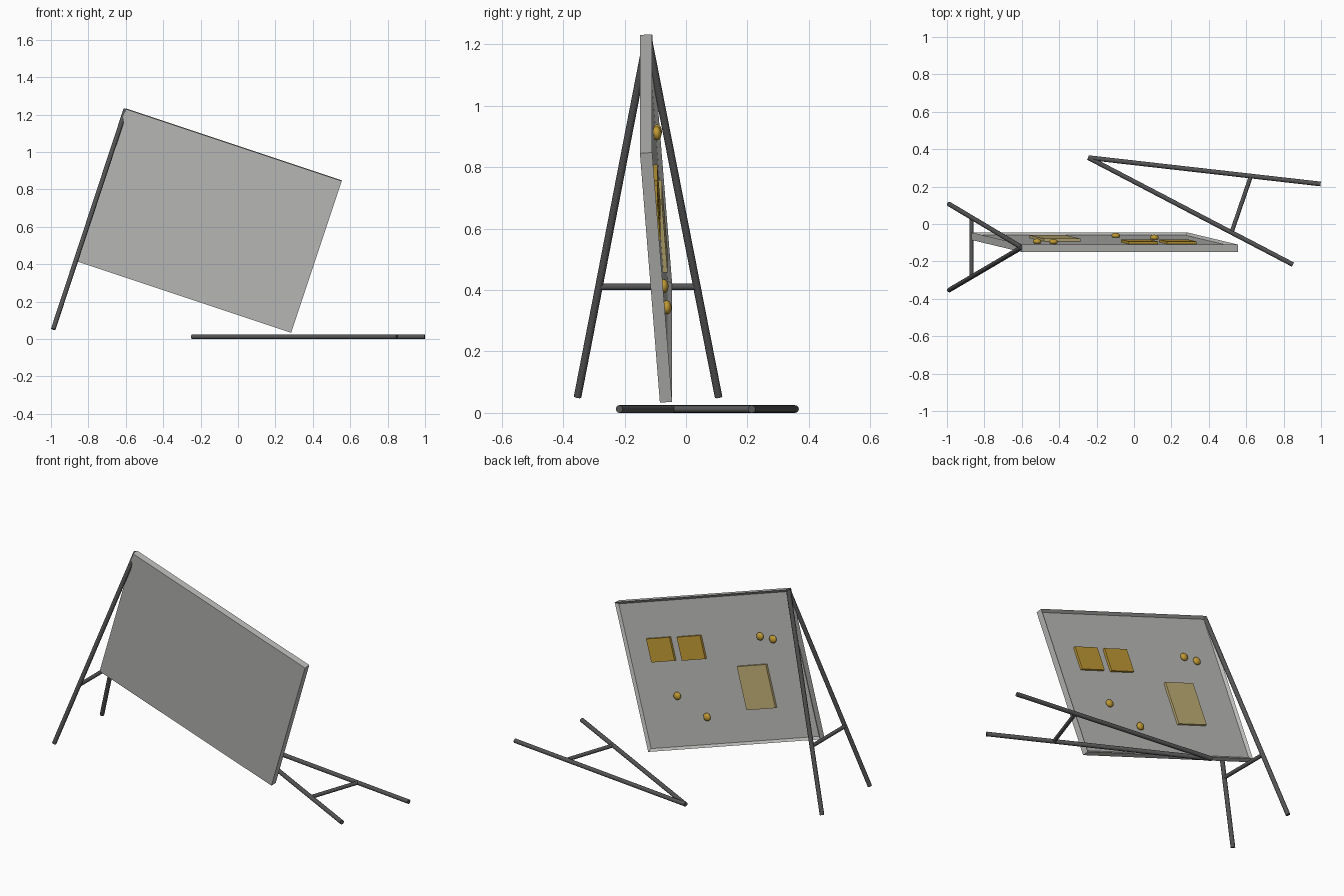
import bpy, bmesh, math
from mathutils import Vector, Matrix

if "Cube" in bpy.data.objects:
    bpy.data.objects.remove(bpy.data.objects["Cube"])


def material(name, rgb):
    m = bpy.data.materials.new(name)
    m.diffuse_color = (*rgb, 1)
    m.use_nodes = True
    m.node_tree.nodes["Principled BSDF"].inputs["Base Color"].default_value = m.diffuse_color
    return m


GREY = material("light grey", (0.50, 0.50, 0.49))
DARK = material("dark grey", (0.09, 0.09, 0.09))
GOLD = material("gold", (0.52, 0.32, 0.035))
PALE = material("pale gold", (0.53, 0.43, 0.18))

# Board frame: x along the top edge, y down the board, z out of the back
TOP_LEFT = Vector((-0.60, -0.15, 1.23))
TOP_RIGHT = Vector((0.555, -0.15, 0.845))
BOTTOM_RIGHT = Vector((0.285, -0.085, 0.033))
W = (TOP_RIGHT - TOP_LEFT).length
H = (BOTTOM_RIGHT - TOP_RIGHT).length
ax = (TOP_RIGHT - TOP_LEFT).normalized()
az = ax.cross(BOTTOM_RIGHT - TOP_RIGHT).normalized()
ay = az.cross(ax)
BOARD = Matrix.Translation(TOP_LEFT) @ Matrix((ax, ay, az)).transposed().to_4x4()
THICK, RIM, RECESS = 0.04, 0.02, 0.014
PANEL = THICK - RECESS


def finish(name, bm, mat, matrix=None):
    mesh = bpy.data.meshes.new(name)
    bm.to_mesh(mesh)
    bm.free()
    mesh.materials.append(mat)
    ob = bpy.data.objects.new(name, mesh)
    if matrix:
        ob.matrix_world = matrix
    bpy.context.collection.objects.link(ob)
    return ob


def box(bm, lo, hi):
    lo, hi = Vector(lo), Vector(hi)
    m = Matrix.Translation((lo + hi) / 2) @ Matrix.Diagonal((*(hi - lo), 1))
    return bmesh.ops.create_cube(bm, size=1, matrix=m)


def tube(name, a, b, r=0.0125):
    a, b = Vector(a), Vector(b)
    d = b - a
    m = Matrix.Translation((a + b) / 2) @ d.to_track_quat('Z', 'Y').to_matrix().to_4x4()
    bm = bmesh.new()
    bmesh.ops.create_cone(bm, cap_ends=True, segments=16, radius1=r, radius2=r,
                          depth=d.length, matrix=m)
    for f in bm.faces:
        f.smooth = len(f.verts) == 4
    for e in bm.edges:
        e.smooth = all(f.smooth for f in e.link_faces)
    return finish(name, bm, DARK)


# Board with a raised rim around a recessed back
bm = bmesh.new()
box(bm, (0, 0, 0), (W, H, THICK))
bm.normal_update()
back = max(bm.faces, key=lambda f: f.calc_center_median().z)
bmesh.ops.inset_region(bm, faces=[back], thickness=RIM)
bmesh.ops.translate(bm, verts=back.verts[:], vec=(0, 0, -RECESS))
finish("board", bm, GREY, BOARD)


# Plates on the back: s from the right edge, t from the top edge
def plate(name, s, t, w, h, mat):
    x, y = (1 - s) * W, t * H
    bm = bmesh.new()
    box(bm, (x - w / 2, y - h / 2, PANEL - 0.002), (x + w / 2, y + h / 2, PANEL + 0.014))
    finish(name, bm, mat, BOARD)


plate("square_plate_1", 0.20, 0.335, 0.165, 0.135, GOLD)
plate("square_plate_2", 0.377, 0.338, 0.165, 0.135, GOLD)
plate("large_plate", 0.70, 0.627, 0.205, 0.25, PALE)

# Rounded knobs on the back
for i, (s, t) in enumerate(((0.785, 0.295), (0.855, 0.32), (0.235, 0.647), (0.378, 0.80))):
    bm = bmesh.new()
    m = Matrix.Translation(((1 - s) * W, t * H, PANEL + 0.01)) @ Matrix.Diagonal((1, 1, 0.65, 1))
    bmesh.ops.create_uvsphere(bm, u_segments=16, v_segments=10, radius=0.023, matrix=m)
    for f in bm.faces:
        f.smooth = True
    finish(f"knob_{i + 1}", bm, GOLD, BOARD)


# A-shaped stands: two legs from one apex and a crossbar
def stand(name, apex, foot_a, foot_b, k):
    apex, foot_a, foot_b = Vector(apex), Vector(foot_a), Vector(foot_b)
    tube(name + "_leg_front", apex, foot_a)
    tube(name + "_leg_back", apex, foot_b)
    tube(name + "_crossbar", apex.lerp(foot_a, k), apex.lerp(foot_b, k), 0.011)


stand("standing_stand", (-0.60, -0.125, 1.228), (-0.988, -0.353, 0.052),
      (-0.988, 0.106, 0.052), 0.695)
stand("fallen_stand", (-0.245, 0.355, 0.0125), (0.85, -0.217, 0.0125),
      (0.998, 0.214, 0.0125), 0.70)
